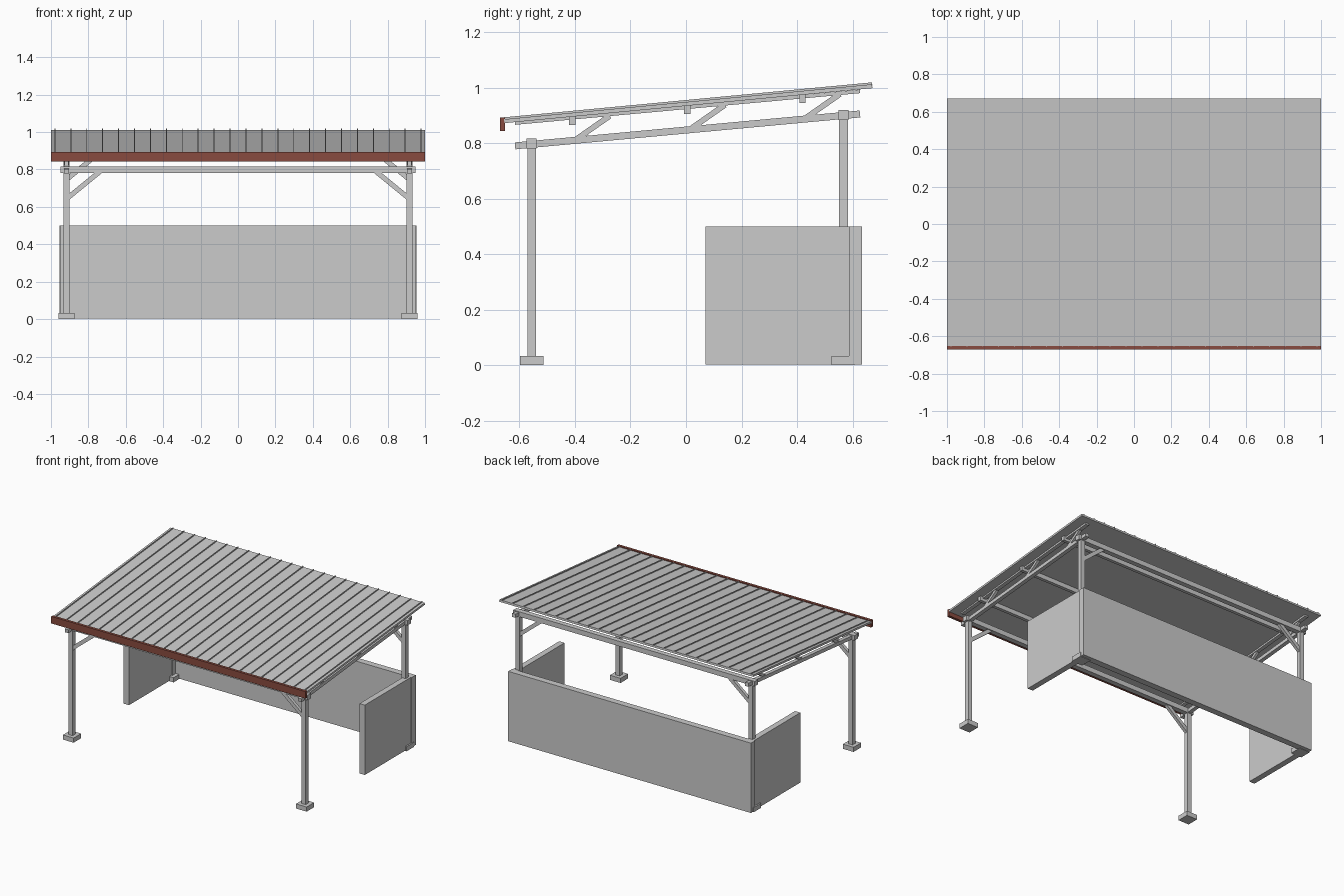
import bpy
import bmesh
from mathutils import Vector, Matrix

if "Cube" in bpy.data.objects:
    bpy.data.objects.remove(bpy.data.objects["Cube"])


def finish(name, matrix, size, mat=None):
    """Unit cube scaled to size, placed by matrix."""
    bm = bmesh.new()
    bmesh.ops.create_cube(bm, size=1.0)
    bmesh.ops.scale(bm, vec=size, verts=bm.verts)
    mesh = bpy.data.meshes.new(name)
    bm.to_mesh(mesh)
    bm.free()
    if mat:
        mesh.materials.append(mat)
    ob = bpy.data.objects.new(name, mesh)
    ob.matrix_world = matrix
    bpy.context.collection.objects.link(ob)
    return ob


def box(name, lo, hi, mat=None):
    """Axis-aligned box between two corners."""
    lo, hi = Vector(lo), Vector(hi)
    size = [abs(v) for v in hi - lo]
    return finish(name, Matrix.Translation((lo + hi) / 2), size, mat)


def beam(name, a, b, width, height):
    """Rectangular timber running from a to b."""
    a, b = Vector(a), Vector(b)
    d = b - a
    rot = d.to_track_quat('Y', 'Z').to_matrix().to_4x4()
    return finish(name, Matrix.Translation((a + b) / 2) @ rot,
                  (width, d.length, height))


red = bpy.data.materials.new("fascia_red")
red.diffuse_color = (0.25, 0.07, 0.05, 1)
red.use_nodes = True
red.node_tree.nodes["Principled BSDF"].inputs["Base Color"].default_value = red.diffuse_color

POST_X = 0.917
SLOPE = 0.095


def roof_z(y):
    """Height of the seam tops at depth y."""
    return 0.893 + SLOPE * (y + 0.655)


# Sloping roof sheet with standing seams
Y0, Y1 = -0.655, 0.671
beam("roof_sheet", (0, Y0, roof_z(Y0) - 0.014), (0, Y1, roof_z(Y1) - 0.014), 2.0, 0.014)
for i in range(24):
    x = -0.979 + i * 1.958 / 23
    beam(f"roof_seam_{i + 1}", (x, Y0, roof_z(Y0) - 0.006),
         (x, Y1, roof_z(Y1) - 0.006), 0.005, 0.012)

# Coloured fascia along the front eave
box("front_fascia", (-1, -0.671, 0.843), (1, -0.652, 0.893), red)

# Purlins across the full width under the roof
for i in range(3):
    y, z = -0.41 + 0.415 * i, 0.865 + 0.0395 * i
    box(f"purlin_{i + 1}", (-0.95, y - 0.0115, z), (0.95, y + 0.0115, z + 0.032))

# Cross beams, posts, footings and knee braces; front then back row
for row, y, zb in (("front", -0.556, 0.781), ("back", 0.567, 0.884)):
    box(f"{row}_cross_beam", (-0.95, y - 0.018, zb), (0.95, y + 0.018, zb + 0.035))
    for side, s in (("left", -1), ("right", 1)):
        x = s * POST_X
        box(f"{row}_{side}_post", (x - 0.016, y - 0.016, 0.03),
            (x + 0.016, y + 0.016, zb + 0.01))
        box(f"{row}_{side}_footing", (x - 0.042, y - 0.042, 0),
            (x + 0.042, y + 0.042, 0.033))
        beam(f"{row}_{side}_knee_brace", (s * 0.912, y, zb - 0.134),
             (s * 0.738, y, zb + 0.008), 0.022, 0.026)

for side, s in (("left", -1), ("right", 1)):
    x = s * POST_X
    # Side trusses: lower chord, thin upper rafter, slanted struts
    beam(f"{side}_lower_chord", (x, -0.616, 0.790), (x, 0.627, 0.905), 0.028, 0.025)
    beam(f"{side}_upper_rafter", (x, -0.616, 0.8725), (x, 0.627, 0.9865), 0.028, 0.013)
    for i in range(3):
        dy, dz = 0.415 * i, 0.0395 * i
        beam(f"{side}_strut_{i + 1}", (x, -0.398 + dy, 0.812 + dz),
             (x, -0.275 + dy, 0.898 + dz), 0.02, 0.02)
    # Low side wall
    box(f"{side}_wall", (s * 0.907, 0.07, 0.003), (s * 0.949, 0.589, 0.5))

# Low back wall
box("back_wall", (-0.955, 0.588, 0.003), (0.955, 0.634, 0.5))
